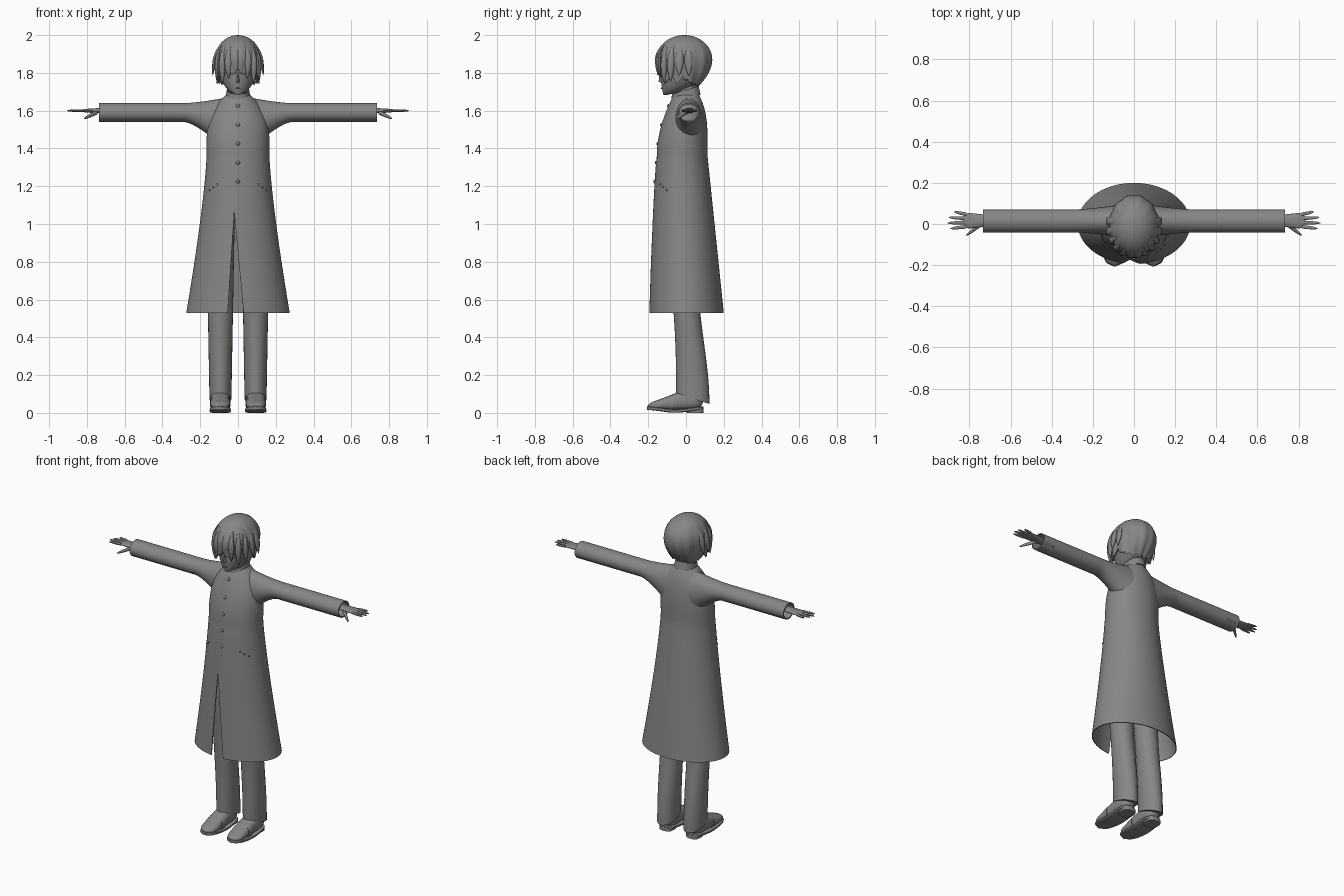
import bpy, bmesh
from math import sin, cos, pi, tau, sqrt, copysign, radians

cube = bpy.data.objects.get("Cube")
if cube:
    bpy.data.objects.remove(cube)

grey = bpy.data.materials.new("plain_grey")
grey.use_nodes = True
grey.diffuse_color = (0.24, 0.24, 0.24, 1)
grey.node_tree.nodes["Principled BSDF"].inputs["Base Color"].default_value = grey.diffuse_color
parts = []


def finish(name, bm, mirror=False, thick=0):
    """Turn a bmesh into an object with optional thickness and mirror."""
    bmesh.ops.remove_doubles(bm, verts=bm.verts, dist=0.0002)
    bmesh.ops.recalc_face_normals(bm, faces=bm.faces)
    mesh = bpy.data.meshes.new(name)
    bm.to_mesh(mesh)
    bm.free()
    mesh.materials.append(grey)
    ob = bpy.data.objects.new(name, mesh)
    bpy.context.collection.objects.link(ob)
    if thick:
        solid = ob.modifiers.new("thickness", "SOLIDIFY")
        solid.thickness = thick
        solid.offset = -1
    if mirror:
        flip = ob.modifiers.new("mirror", "MIRROR")
        flip.use_mirror_merge = False
    parts.append(ob)


def skin(bm, rings, closed=True):
    """Bridge neighbouring rings with quads."""
    count = len(rings[0])
    for low, high in zip(rings, rings[1:]):
        for i in range(count if closed else count - 1):
            j = (i + 1) % count
            bm.faces.new((low[i], low[j], high[j], high[i]))


def loft(name, axis, start, end, section, sides=24, steps=20, power=2,
         gap=None, shear=0, mirror=False, thick=0):
    """section(t) gives centre and half size (u, half_u, v, half_v) along an axis."""
    bm = bmesh.new()
    rings = []
    for k in range(steps + 1):
        t = k / steps
        s = start + (end - start) * t
        u, half_u, v, half_v = section(t)
        first, last = gap(s, half_u) if gap else (0, tau)
        ring = []
        for i in range(sides + bool(gap)):
            angle = first + (last - first) * i / sides
            across, along = sin(angle), -cos(angle)
            a = u + half_u * copysign(abs(across) ** (2 / power), across)
            b = v + half_v * copysign(abs(along) ** (2 / power), along)
            place = {"x": (s, a, b), "y": (a, s, b), "z": (a, b, s + shear * b)}
            ring.append(bm.verts.new(place[axis]))
        rings.append(ring)
    skin(bm, rings, closed=not gap)
    if not gap and not thick:
        bm.faces.new(rings[0])
        bm.faces.new(rings[-1])
    finish(name, bm, mirror, thick)


def ball(name, centre, size, mirror=False):
    bm = bmesh.new()
    bmesh.ops.create_uvsphere(bm, u_segments=16, v_segments=8, radius=1)
    bmesh.ops.scale(bm, vec=size, verts=bm.verts)
    bmesh.ops.translate(bm, vec=centre, verts=bm.verts)
    finish(name, bm, mirror)


def ends(t, power=6):
    """Rounds off both ends of a loft."""
    return max(0.1, sqrt(1 - abs(2 * t - 1) ** power))


def ease(t):
    t = max(0, min(1, t))
    return t * t * (3 - 2 * t)


# Long coat: flared below the chest, rounded in to the neck above it
HEM, CHEST, NECK = 0.53, 1.35, 1.69


def coat_size(z):
    """Half width, front depth and back depth of the coat at a height."""
    if z < CHEST:
        t = (CHEST - z) / (CHEST - HEM)
        return 0.167 + 0.107 * t ** 1.3, 0.155 + 0.04 * t ** 0.7, 0.115 + 0.085 * t
    t = (z - CHEST) / (NECK - CHEST)
    dome = 1 - t ** 4
    return 0.055 + 0.112 * dome, 0.06 + 0.095 * (1 - t * t), 0.065 + 0.05 * dome


def coat_section(t):
    width, front, back = coat_size(HEM + (NECK - HEM) * t)
    return 0, width, (back - front) / 2, (back + front) / 2


def coat_front(x, z):
    width, front, back = coat_size(z)
    return (back - front) / 2 - (back + front) / 2 * sqrt(1 - (x / width) ** 2)


def slit(z, half):
    """Start and end angle that leave an off-centre opening at the front."""
    t = max(0, (2 * HEM - z) / HEM)
    return (0.05 * t - 0.02) / half, tau - (0.035 * t + 0.02) / half


loft("coat", "z", HEM, NECK, coat_section, sides=64, steps=48, gap=slit, thick=0.005)
loft("collar", "z", 1.66, 1.71, lambda t: (0, 0.067 - 0.007 * t, -0.004 * t, 0.077 - 0.006 * t),
     sides=32, steps=4, shear=0.3, thick=0.007)


# Sleeves widen into the shoulder
def sleeve_section(t):
    flare = max(0, 1 - 3 * t) ** 1.5
    return 0.015, 0.056 + 0.025 * flare, 1.59 - 0.065 * flare, 0.05 + 0.095 * flare


loft("sleeve", "x", 0.06, 0.735, sleeve_section, sides=32, steps=30, mirror=True, thick=0.007)

# Buttons on the front, pockets and cuffs
for k in range(5):
    z = 1.625 - k / 10
    ball("front_button", (0, coat_front(0, z), z), (0.01, 0.007, 0.01))
for k in range(3):
    x, z = 0.11 + 0.02 * k, 1.21 - 0.015 * k
    ball("pocket_stud", (x, coat_front(x, z), z), [0.005] * 3, mirror=True)
    ball("cuff_button", (0.66 + 0.025 * k, 0.06, 1.566), [0.007] * 3, mirror=True)

# Hands
loft("palm", "x", 0.66, 0.835, lambda t: (0.016, (0.022 + 0.02 * t) * ends(t), 1.6,
                                          (0.018 - 0.01 * t) * ends(t)), mirror=True)
for k in range(4):
    length = 0.092 - 0.01 * (k - 1.2) ** 2
    loft("finger", "x", 0.815, 0.815 + length,
         lambda t: (0.02 * k - 0.013 + t * (0.007 * k - 0.009), 0.009 * sqrt(1.02 - t ** 3),
                    1.6, 0.007 * sqrt(1.02 - t ** 3)),
         sides=10, steps=10, mirror=True)
loft("thumb", "x", 0.745, 0.816,
     lambda t: (-0.055 * t, 0.013 * sqrt(1.02 - t * t), 1.592 - 0.034 * t, 0.012 * sqrt(1.02 - t * t)),
     sides=12, steps=10, mirror=True)

# Trousers swing back below the knee
loft("trouser_leg", "z", 0.085, 1.05,
     lambda t: (0.093, 0.058 + 0.018 * t, 0.012 + 0.024 * cos(4 * t), 0.08 + 0.008 * cos(6 * t)),
     sides=28, shear=-0.3, mirror=True)


# Shoes
def shoe_section(t):
    half = 0.023 + 0.028 * ease(1.4 * t)
    return 0.094, 0.052 * ends(t), 0.014 + half, half * ends(t)


loft("shoe", "y", -0.203, 0.092, shoe_section, power=2.4, mirror=True)
loft("sole", "y", -0.206, 0.093,
     lambda t: (0.094, 0.056 * ends(t), 0.017 + 0.007 * cos(tau * t), 0.009), power=5, mirror=True)
loft("heel", "z", 0, 0.024, lambda t: (0.094, 0.043, 0.048, 0.045), power=3, steps=1, mirror=True)
loft("shoe_strap", "y", -0.1, -0.07, lambda t: (0.094, 0.055, 0.05, 0.036 + 0.008 * t),
     power=2.4, steps=1, mirror=True)


# Head and face
def head_section(t):
    swell = sin(2.2 * t ** 0.65)
    front, back = 0.12 + 0.06 * t * (1 - t), 0.21 * swell - 0.1
    return 0, 0.01 + 0.09 * swell, (back - front) / 2, (back + front) / 2


loft("neck", "z", 1.62, 1.76, lambda t: (0, 0.044, 0, 0.05), steps=2)
loft("head", "z", 1.684, 1.94, head_section, sides=32)
loft("nose", "z", 1.748, 1.81, lambda t: (0, 0.009 - 0.005 * t, -0.125, 0.008 + 0.015 * ends(t) * (1 - t)),
     sides=12, steps=10)
ball("lips", (0, -0.129, 1.718), (0.014, 0.005, 0.004))
ball("eye", (0.04, -0.118, 1.79), (0.02, 0.006, 0.01), mirror=True)
ball("upper_lid", (0.041, -0.12, 1.802), (0.024, 0.006, 0.003), mirror=True)
ball("ear", (0.098, 0, 1.79), (0.012, 0.022, 0.03), mirror=True)

# Hair: a shell with a jagged hem, plus separate locks
CROWN = 1.87


def scalp(angle, z, grow):
    """Point on the hair surface; the nape tapers in at the back."""
    if z > CROWN:
        size = sqrt(max(0, 1 - ((z - CROWN) / 0.13) ** 2))
    else:
        size = 1 - (0.08 + 0.42 * max(0, -cos(angle))) * ((CROWN - z) / 0.14) ** 2
    return (0.125 + grow) * size * sin(angle), -0.009 - (0.152 + grow) * size * cos(angle)


def hem_height(angle, zigzag):
    away = min(angle, tau - angle)
    if away > 1.9:
        return 1.735 + 0.01 * zigzag
    return (1.81 if away < 0.75 else 1.765) + 0.022 * zigzag


bm = bmesh.new()
rings, sides, levels = [], 96, 20
for k in range(levels + 1):
    t = 2 * k / levels
    ring = []
    for i in range(sides):
        angle = tau * i / sides
        wave = abs(i % 8 - 4) / 4
        if t < 1:
            z = CROWN + 0.13 * cos(pi / 2 * t)
        else:
            z = CROWN + (hem_height(angle, 2 * wave - 1) - CROWN) * (t - 1)
        ring.append(bm.verts.new((*scalp(angle, z, -0.005 * t * wave), z)))
    rings.append(ring)
skin(bm, rings)
finish("hair_shell", bm, thick=0.008)

for k in range(6):
    angle = 0.12 + 0.32 * k
    top, tip = 1.95, 1.79 - 0.05 * sin(0.7 * k) ** 2
    flare = 0.025 * ease(k / 5)

    def lock_section(t):
        x, y = scalp(angle, top + (tip - top) * t, flare * t * t - 0.006)
        size = 0.022 * sin(pi * (0.1 + 0.89 * t ** 1.2))
        return x, size * (0.4 + 0.6 * abs(cos(angle))), y, size * (0.4 + 0.6 * sin(angle))

    loft("hair_lock", "z", top, tip, lock_section, sides=10, steps=12, mirror=True)

# Bake modifiers and shade smooth with sharp creases
bpy.ops.object.select_all(action="DESELECT")
for ob in parts:
    ob.select_set(True)
bpy.context.view_layer.objects.active = parts[0]
bpy.ops.object.convert(target="MESH")
bpy.ops.object.shade_smooth_by_angle(angle=radians(40))
